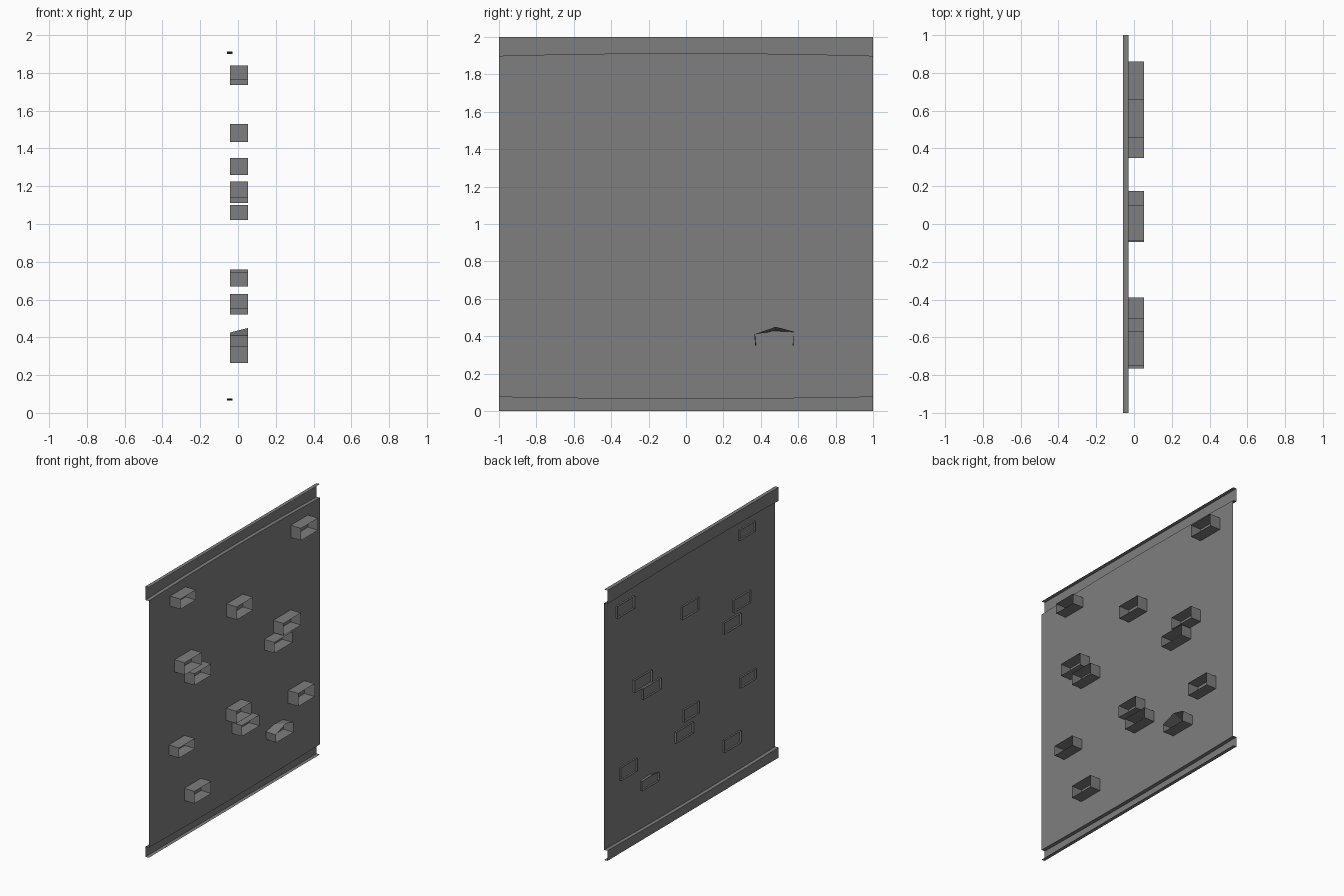
import bpy, bmesh

cube = bpy.data.objects.get("Cube")
if cube:
    bpy.data.objects.remove(cube, do_unlink=True)

# Single grey finish
grey = bpy.data.materials.new("plain_grey")
grey.use_nodes = True
colour = (0.21, 0.21, 0.21, 1)
grey.diffuse_color = colour
grey.node_tree.nodes["Principled BSDF"].inputs["Base Color"].default_value = colour

PLATE, BACK = -0.03, -0.057      # sheet and recessed rail planes
INNER, OUTER = -0.043, 0.054     # sleeve ends


def loft(name, rows, closed=False):
    """Join successive rows of points with thin quads."""
    bm = bmesh.new()
    grid = [[bm.verts.new(p) for p in row] for row in rows]
    count = len(rows[0])
    for a, b in zip(grid, grid[1:]):
        for i in range(count if closed else count - 1):
            j = (i + 1) % count
            bm.faces.new((a[i], a[j], b[j], b[i]))
    mesh = bpy.data.meshes.new(name)
    bm.to_mesh(mesh)
    bm.free()
    mesh.materials.append(grey)
    obj = bpy.data.objects.new(name, mesh)
    bpy.context.collection.objects.link(obj)
    return obj


# Folded sheet: lips, recessed rails and gently bowed ledges
stations = [-1, -0.8, -0.6, -0.4, -0.2, 0, 0.2, 0.4, 0.6, 0.8, 1]


def row(x, height):
    return [(x, y, height(y)) for y in stations]


def low(y):
    return 0.065 + 0.01 * y * y


def high(y):
    return 1.913 - 0.014 * y * y


def floor(y):
    return 0


def top(y):
    return 2


loft("folded_panel", [row(PLATE, floor), row(BACK, floor), row(BACK, low), row(PLATE, low),
                      row(PLATE, high), row(BACK, high), row(BACK, top), row(PLATE, top)])

# Open rectangular sleeves passing through the sheet: y range, z range
sleeves = [
    (-0.75, -0.57, 1.765, 1.84), (0.66, 0.86, 1.735, 1.825),
    (-0.09, 0.10, 1.435, 1.53), (0.455, 0.66, 1.11, 1.20),
    (0.35, 0.56, 1.02, 1.10), (-0.70, -0.50, 1.26, 1.35),
    (-0.585, -0.39, 1.14, 1.225), (0.63, 0.82, 0.52, 0.615),
    (-0.095, 0.08, 0.67, 0.76), (-0.03, 0.175, 0.55, 0.63),
    (-0.765, -0.58, 0.67, 0.745), (-0.585, -0.39, 0.265, 0.355),
]
for i, (y0, y1, z0, z1) in enumerate(sleeves):
    outline = [(y0, z0), (y1, z0), (y1, z1), (y0, z1)]
    loft(f"sleeve_{i + 1}", [[(x, y, z) for y, z in outline] for x in (INNER, OUTER)], closed=True)

# Peaked sleeve whose roof rises towards its open end
inner = [(0.375, 0.35), (0.575, 0.35), (0.575, 0.42), (0.46, 0.425), (0.37, 0.41)]
outer = [(0.37, 0.35), (0.57, 0.35), (0.575, 0.425), (0.48, 0.45), (0.365, 0.41)]
loft("peaked_sleeve", [[(INNER, y, z) for y, z in inner],
                       [(OUTER, y, z) for y, z in outer]], closed=True)
